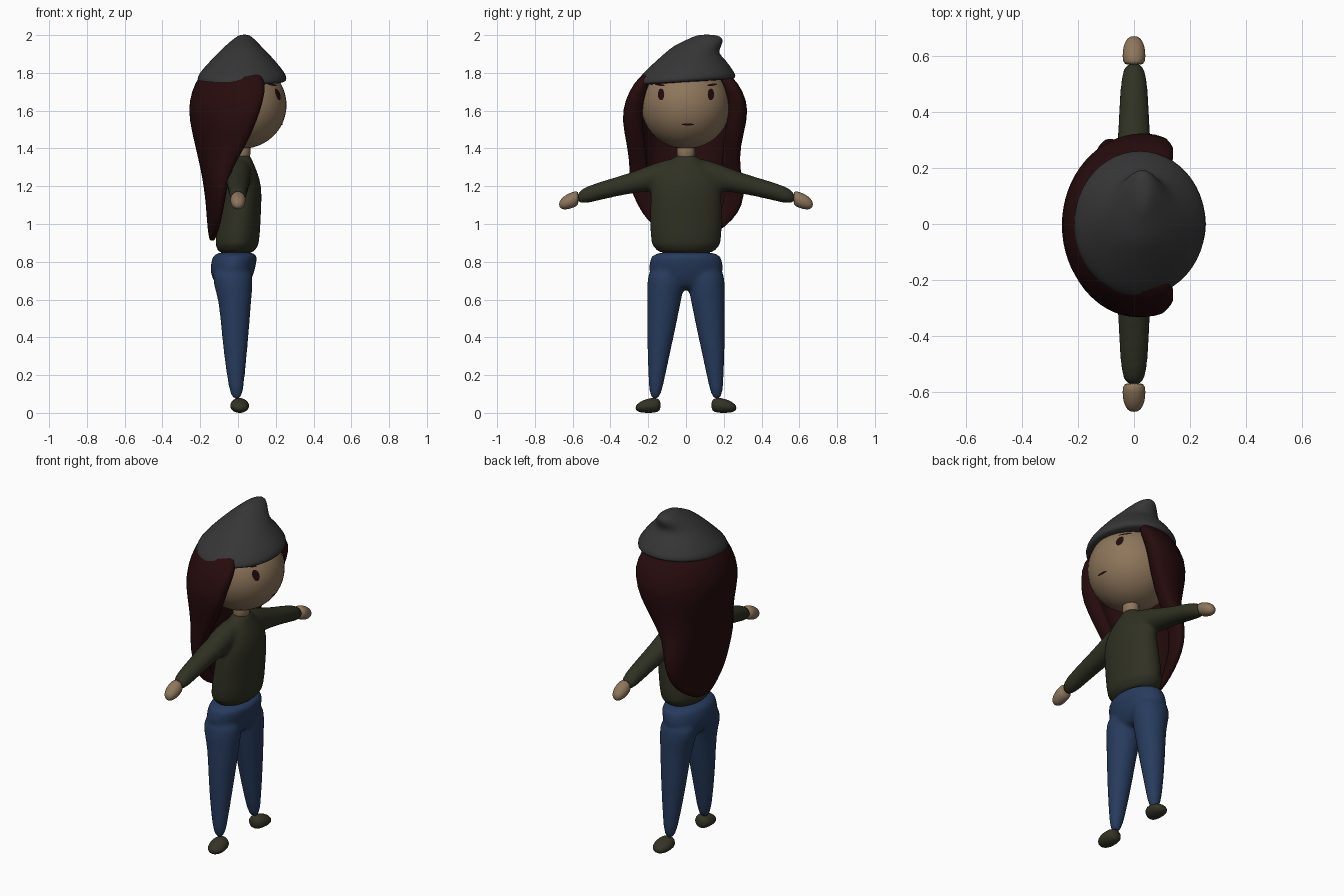
import bpy, bmesh
from math import sin, cos, pi, radians, sqrt

cube = bpy.data.objects.get("Cube")
if cube:
    bpy.data.objects.remove(cube, do_unlink=True)


def material(name, r, g, b):
    m = bpy.data.materials.new(name)
    m.use_nodes = True
    m.diffuse_color = (r, g, b, 1)
    bsdf = m.node_tree.nodes["Principled BSDF"]
    bsdf.inputs["Base Color"].default_value = (r, g, b, 1)
    bsdf.inputs["Roughness"].default_value = 0.8
    return m


SKIN = material("skin", 0.27, 0.18, 0.105)
SHIRT = material("dark_olive_cloth", 0.03, 0.031, 0.017)
DENIM = material("blue_denim", 0.02, 0.044, 0.11)
HAIR = material("dark_red_hair", 0.02, 0.0035, 0.004)
HAT = material("charcoal_wool", 0.037, 0.037, 0.037)
SHOE = material("brown_olive_shoe", 0.035, 0.033, 0.019)
FEATURE = material("dark_features", 0.016, 0.003, 0.004)


def bridge(bm, rings, cap=True):
    """Skin a list of closed point rings."""
    rows = [[bm.verts.new(p) for p in ring] for ring in rings]
    n = len(rows[0])
    for a, b in zip(rows, rows[1:]):
        for i in range(n):
            j = (i + 1) % n
            bm.faces.new((a[i], a[j], b[j], b[i]))
    if cap:
        bm.faces.new(rows[0])
        bm.faces.new(rows[-1])
    return rows


def loft(bm, sections, along="z", side=1, n=24):
    """Elliptic sections: (position, x centre, other centre, x radius, other radius)."""
    rings = []
    for t, cx, co, rx, ro in sections:
        ring = []
        for i in range(n):
            a = 2 * pi * i / n
            x, o = cx + rx * cos(a), co + ro * sin(a)
            ring.append((x, side * o, t) if along == "z" else (x, side * t, o))
        rings.append(ring)
    return bridge(bm, rings)


def finish(name, bm, mat, subsurf=1, voxel=0):
    bmesh.ops.recalc_face_normals(bm, faces=bm.faces)
    mesh = bpy.data.meshes.new(name)
    for f in bm.faces:
        f.smooth = True
    bm.to_mesh(mesh)
    bm.free()
    mesh.materials.append(mat)
    ob = bpy.data.objects.new(name, mesh)
    bpy.context.collection.objects.link(ob)
    if subsurf:
        ob.modifiers.new("round", "SUBSURF").levels = subsurf
        ob.modifiers["round"].render_levels = subsurf
    if voxel:
        blend = ob.modifiers.new("blend", "REMESH")
        blend.mode = "VOXEL"
        blend.voxel_size = voxel
        blend.use_smooth_shade = True
        soft = ob.modifiers.new("soften", "SMOOTH")
        soft.factor, soft.iterations = 0.5, 6
    return ob


# Sweater: torso and both sleeves blended together
bm = bmesh.new()
loft(bm, [(0.825, -0.012, 0, 0.122, 0.186), (0.95, 0, 0, 0.117, 0.191),
          (1.1, 0.018, 0, 0.107, 0.192), (1.2, 0.03, 0, 0.097, 0.187),
          (1.28, 0.025, 0, 0.077, 0.15), (1.33, 0.02, 0, 0.058, 0.09),
          (1.375, 0.02, 0, 0.045, 0.045)])
for s in (1, -1):
    loft(bm, [(0, 0.01, 1.285, 0.06, 0.07), (0.1, 0.005, 1.272, 0.068, 0.074),
              (0.2, 0, 1.24, 0.066, 0.07), (0.3, 0, 1.215, 0.06, 0.054),
              (0.45, 0, 1.177, 0.052, 0.049), (0.59, 0, 1.135, 0.043, 0.044)],
         along="y", side=s)
finish("sweater", bm, SHIRT, voxel=0.012)

# Jeans: hips and both legs blended together
bm = bmesh.new()
loft(bm, [(0.86, -0.01, 0, 0.118, 0.183), (0.8, -0.022, 0, 0.122, 0.195),
          (0.74, -0.032, 0, 0.118, 0.2), (0.69, -0.03, 0, 0.095, 0.17),
          (0.65, -0.025, 0, 0.06, 0.12)])
for s in (1, -1):
    loft(bm, [(0.78, -0.03, 0.1, 0.11, 0.1), (0.68, -0.027, 0.108, 0.106, 0.099),
              (0.6, -0.015, 0.115, 0.086, 0.091), (0.4, -0.015, 0.136, 0.071, 0.071),
              (0.2, -0.012, 0.155, 0.049, 0.046), (0.06, -0.007, 0.165, 0.03, 0.028)],
         side=s)
finish("jeans", bm, DENIM, voxel=0.012)

# Hands and shoes
for s, label in ((1, "left"), (-1, "right")):
    bm = bmesh.new()
    loft(bm, [(0.565, 0, 1.139, 0.039, 0.04), (0.6, 0, 1.128, 0.042, 0.043),
              (0.635, 0, 1.115, 0.039, 0.04), (0.66, 0, 1.107, 0.028, 0.028),
              (0.672, 0, 1.104, 0.012, 0.012)], along="y", side=s)
    finish(label + "_hand", bm, SKIN)
    bm = bmesh.new()
    loft(bm, [(0.134, 0.005, 0.04, 0.02, 0.02), (0.148, 0.006, 0.041, 0.042, 0.038),
              (0.185, 0.008, 0.04, 0.051, 0.041), (0.225, 0.01, 0.034, 0.05, 0.034),
              (0.253, 0.01, 0.029, 0.036, 0.024), (0.267, 0.01, 0.027, 0.015, 0.01)],
         along="y", side=s)
    finish(label + "_shoe", bm, SHOE)

# Neck
bm = bmesh.new()
loft(bm, [(1.33, 0.02, 0, 0.045, 0.05), (1.38, 0.022, 0, 0.044, 0.048),
          (1.45, 0.025, 0, 0.045, 0.05)])
finish("neck", bm, SKIN)

# Head
HX, HZ, RX, RY, RZ = 0.02, 1.63, 0.237, 0.238, 0.232
bm = bmesh.new()
bmesh.ops.create_uvsphere(bm, u_segments=40, v_segments=24, radius=1)
for v in bm.verts:
    v.co = (HX + v.co.x * RX, v.co.y * RY, HZ + v.co.z * RZ)
finish("head", bm, SKIN, subsurf=0)


def face_patch(name, y, z, half_w, half_h, tilt=0):
    """Thin oval laid on the curved front of the head."""
    bm = bmesh.new()

    def on_face(u, w):
        py = y + u * cos(tilt) - w * sin(tilt)
        pz = z + u * sin(tilt) + w * cos(tilt)
        depth = sqrt(1 - (py / RY) ** 2 - ((pz - HZ) / RZ) ** 2)
        return bm.verts.new((HX + RX * depth + 0.004, py, pz))

    mid = on_face(0, 0)
    rim = [on_face(half_w * cos(i * pi / 10), half_h * sin(i * pi / 10)) for i in range(20)]
    for i in range(20):
        bm.faces.new((mid, rim[i], rim[(i + 1) % 20]))
    finish(name, bm, FEATURE, subsurf=0)


# Eyes, brows and mouth
for s, label in ((1, "left"), (-1, "right")):
    face_patch(label + "_eye", s * 0.132, 1.686, 0.017, 0.031)
    face_patch(label + "_brow", s * 0.138, 1.737, 0.026, 0.006, s * 0.15)
face_patch("mouth", 0.01, 1.527, 0.034, 0.005)

# Long hair: a crescent wrapped round the back of the head, tapering down the back
# (height, back x, front x, half width, y offset, inner scale)
locks = [(1.81, -0.18, 0.11, 0.21, 0, 0.72), (1.755, -0.228, 0.165, 0.275, 0, 0.74),
         (1.65, -0.262, 0.147, 0.328, 0, 0.71), (1.55, -0.26, 0.115, 0.335, -0.008, 0.7),
         (1.41, -0.226, 0.05, 0.3, -0.012, 0.7), (1.29, -0.198, -0.03, 0.292, -0.006, 0.7),
         (1.2, -0.182, -0.05, 0.308, 0.005, 0.68), (1.1, -0.17, -0.07, 0.28, 0.022, 0.65),
         (1.02, -0.165, -0.085, 0.23, 0.02, 0.6), (0.95, -0.158, -0.105, 0.14, 0.02, 0.5),
         (0.91, -0.15, -0.125, 0.06, 0.02, 0.4)]
n, sweep = 21, radians(110)
rings = []
for z, back, front, w, oy, k in locks:
    r = (front - back) / (1 - cos(sweep))
    c = back + r
    arc = [-sweep + 2 * sweep * i / (n - 1) for i in range(n)]
    outer = [(c - r * cos(a), oy + w * sin(a), z) for a in arc]
    inner = [(c - k * r * cos(a), oy + k * w * sin(a), z) for a in reversed(arc)]
    rings.append(outer + inner)
bm = bmesh.new()
rows = bridge(bm, rings, cap=False)
for row in (rows[0], rows[-1]):
    for j in range(n - 1):
        bm.faces.new((row[j], row[j + 1], row[2 * n - 2 - j], row[2 * n - 1 - j]))
finish("long_hair", bm, HAIR)

# Slouchy knitted hat, its point flopping over to one side
bm = bmesh.new()
loft(bm, [(1.748, 0.02, 0, 0.222, 0.252), (1.757, 0.02, 0, 0.238, 0.266),
          (1.78, 0.022, 0.002, 0.238, 0.261), (1.81, 0.023, 0.008, 0.22, 0.236),
          (1.86, 0.025, 0.024, 0.176, 0.192), (1.905, 0.027, 0.028, 0.133, 0.14),
          (1.945, 0.027, 0.062, 0.093, 0.128), (1.972, 0.03, 0.097, 0.064, 0.1),
          (1.992, 0.032, 0.112, 0.04, 0.076), (2.003, 0.034, 0.11, 0.018, 0.035)])
for v in bm.verts:
    v.co.z += 0.065 * v.co.y * max(0, min(1, (1.9 - v.co.z) / 0.12))
finish("knit_hat", bm, HAT)
